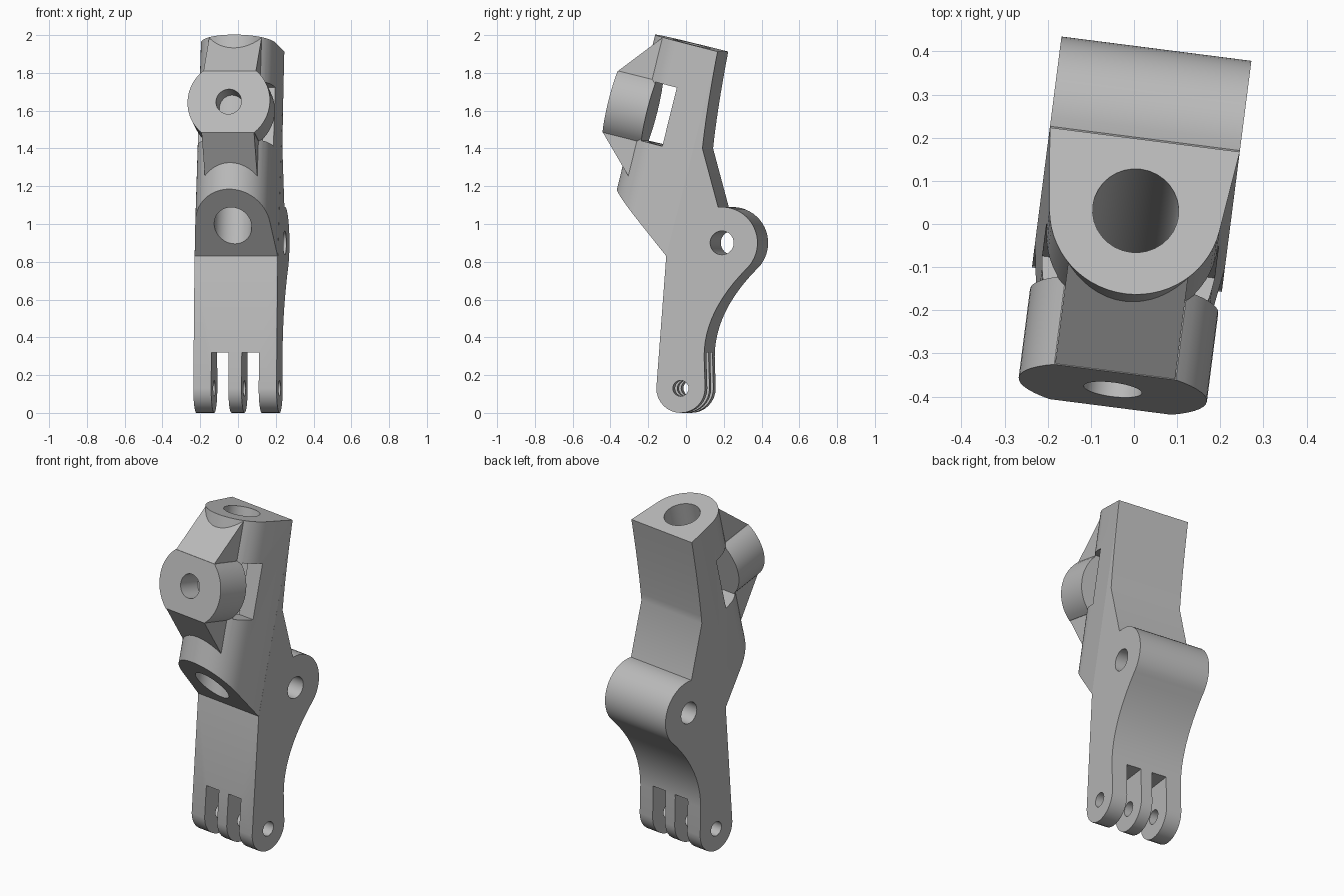
import bpy, bmesh
from math import sin, cos, radians, asin, atan2, degrees, hypot
from mathutils import Vector, Matrix
from mathutils.geometry import intersect_line_plane

cube = bpy.data.objects.get("Cube")
if cube:
    bpy.data.objects.remove(cube, do_unlink=True)

grey = bpy.data.materials.new("plain_grey")
grey.use_nodes = True
grey.diffuse_color = (0.5, 0.5, 0.5, 1)
grey.node_tree.nodes["Principled BSDF"].inputs["Base Color"].default_value = (0.5, 0.5, 0.5, 1)

TURN = Matrix.Rotation(radians(-7.3), 3, 'Z')
TILT = radians(14)
HALF = 0.222
ACROSS = Vector((1, 0, 0))
UP = Vector((0, sin(TILT), cos(TILT)))       # along the leaning upper body
BACK = Vector((0, cos(TILT), -sin(TILT)))    # square to it, towards the rear
Y, Z = Vector((0, 1, 0)), Vector((0, 0, 1))


def arc(cx, cy, r, a0, a1, n):
    return [(cx + r * cos(radians(a0 + (a1 - a0) * i / n)),
             cy + r * sin(radians(a0 + (a1 - a0) * i / n))) for i in range(n + 1)]


def circle(r, n=32, cx=0, cy=0):
    return arc(cx, cy, r, 0, 360, n)[:-1]


def bend(a, b, c, n=10):
    """Curve from a to c pulled towards b."""
    a, b, c = Vector(a), Vector(b), Vector(c)
    return [tuple(a * (1 - t) ** 2 + b * 2 * t * (1 - t) + c * t * t)
            for t in (i / n for i in range(n + 1))]


def prism(name, pts, origin, ax, ay, depth, plane=None):
    """Extrude an outline along depth, or along depth as far as a plane."""
    bm = bmesh.new()
    start = [Vector(origin) + ax * p[0] + ay * p[1] for p in pts]
    end = [p + depth if plane is None else intersect_line_plane(p, p + depth, *plane)
           for p in start]
    lo = [bm.verts.new(TURN @ p) for p in start]
    hi = [bm.verts.new(TURN @ p) for p in end]
    bm.faces.new(lo)
    bm.faces.new(hi)
    for i in range(len(lo)):
        j = (i + 1) % len(lo)
        bm.faces.new((lo[i], lo[j], hi[j], hi[i]))
    bmesh.ops.recalc_face_normals(bm, faces=bm.faces)
    mesh = bpy.data.meshes.new(name)
    bm.to_mesh(mesh)
    bm.free()
    mesh.materials.append(grey)
    ob = bpy.data.objects.new(name, mesh)
    bpy.context.collection.objects.link(ob)
    return ob


def activate(ob):
    for o in bpy.context.selected_objects:
        o.select_set(False)
    ob.select_set(True)
    bpy.context.view_layer.objects.active = ob


def cut(ob, cutters):
    activate(ob)
    for c in cutters:
        mod = ob.modifiers.new("cut", 'BOOLEAN')
        mod.operation, mod.solver, mod.object = 'DIFFERENCE', 'EXACT', c
        bpy.ops.object.modifier_apply(modifier=mod.name)


def across(name, pts, half):
    """Extrude a side outline (y, z) evenly to both sides."""
    return prism(name, pts, (-half, 0, 0), Y, Z, ACROSS * 2 * half)


def box(x0, x1, y0, y1):
    return [(x0, y0), (x1, y0), (x1, y1), (x0, y1)]


# Side plate: lower lug, rear pivot boss and curved back
top_back = (0.197, 1.913)
front_corner = (-0.077, 0.83)
outline = arc(0, 0.13, 0.13, 180, 360, 16)
outline += bend((0.125, 0.30), (0.125, 0.537), (0.354, 0.766), 12)
outline += arc(0.22, 0.9, 0.19, -45, 96, 20)[1:]
outline += bend((0.116, 1.4), (0.14, 1.62), top_back)
outline += [front_corner]
main_body = across("main_body", outline, HALF)

# Leaning rounded column, cut off by the sloping front face
R, reach = 0.2, 0.171
lean = degrees(atan2(HALF, reach) - asin(R / hypot(HALF, reach)))
drop = arc(0, 0, R, lean, 180 - lean, 28) + [(-HALF, -reach), (HALF, -reach)]
top_centre = Vector((0, *top_back)) - BACK * reach
front_plane = (Vector((0, *front_corner)), Vector((0, 0.35, 0.286)))
column = prism("rounded_column", drop, top_centre, ACROSS, -BACK, -UP, front_plane)

# Front knob with flats above and below
knob_front = Vector((0, -0.387, 1.648))
KR, flat, thick = 0.22, 0.168, 0.213
side = degrees(asin(flat / KR))
knob = prism("front_knob", arc(0, 0, KR, -side, side, 14) + arc(0, 0, KR, 180 - side, 180 + side, 14),
             knob_front, ACROSS, UP, BACK * thick)

# Wedge bridge joining the knob to the column
face = knob_front + BACK * 0.002
hi, lo = face + UP * flat, face - UP * flat
bridge = across("wedge_bridge", [(hi.y, hi.z), (-0.11, 1.985), (-0.11, 1.9), (-0.2, 1.3),
                                 (-0.27, 1.22), (lo.y, lo.z)], 0.14)

# Cutters
channel = prism("channel_cutter", circle(0.1), top_centre + UP * 0.1, ACROSS, BACK, -UP * 1.45)
knob_hole = prism("knob_hole_cutter", circle(0.068), knob_front - BACK * 0.05, ACROSS, UP, BACK * 0.3)
slot = prism("slot_cutter", box(thick, 0.335, -0.16, 0.16), knob_front - ACROSS * 0.4, BACK, UP, ACROSS * 0.8)
pivot_hole = across("pivot_hole_cutter", circle(0.063, 32, 0.22, 0.9), 0.4)
lug_hole = across("lug_hole_cutter", circle(0.042, 24, 0, 0.13), 0.4)
gaps = [prism("gap_cutter", box(x - 0.046, x + 0.046, -0.3, 0.3), (0, 0, -0.1), ACROSS, Y, Z * 0.42)
        for x in (-0.081, 0.081)]

cut(main_body, gaps + [pivot_hole, lug_hole])
cut(column, [channel, slot])
cut(bridge, [channel, slot, knob_hole])
cut(knob, [knob_hole])

for c in [channel, knob_hole, slot, pivot_hole, lug_hole] + gaps:
    bpy.data.objects.remove(c, do_unlink=True)

for ob in (main_body, column, bridge, knob):
    activate(ob)
    bpy.ops.object.shade_smooth_by_angle(angle=radians(25))
